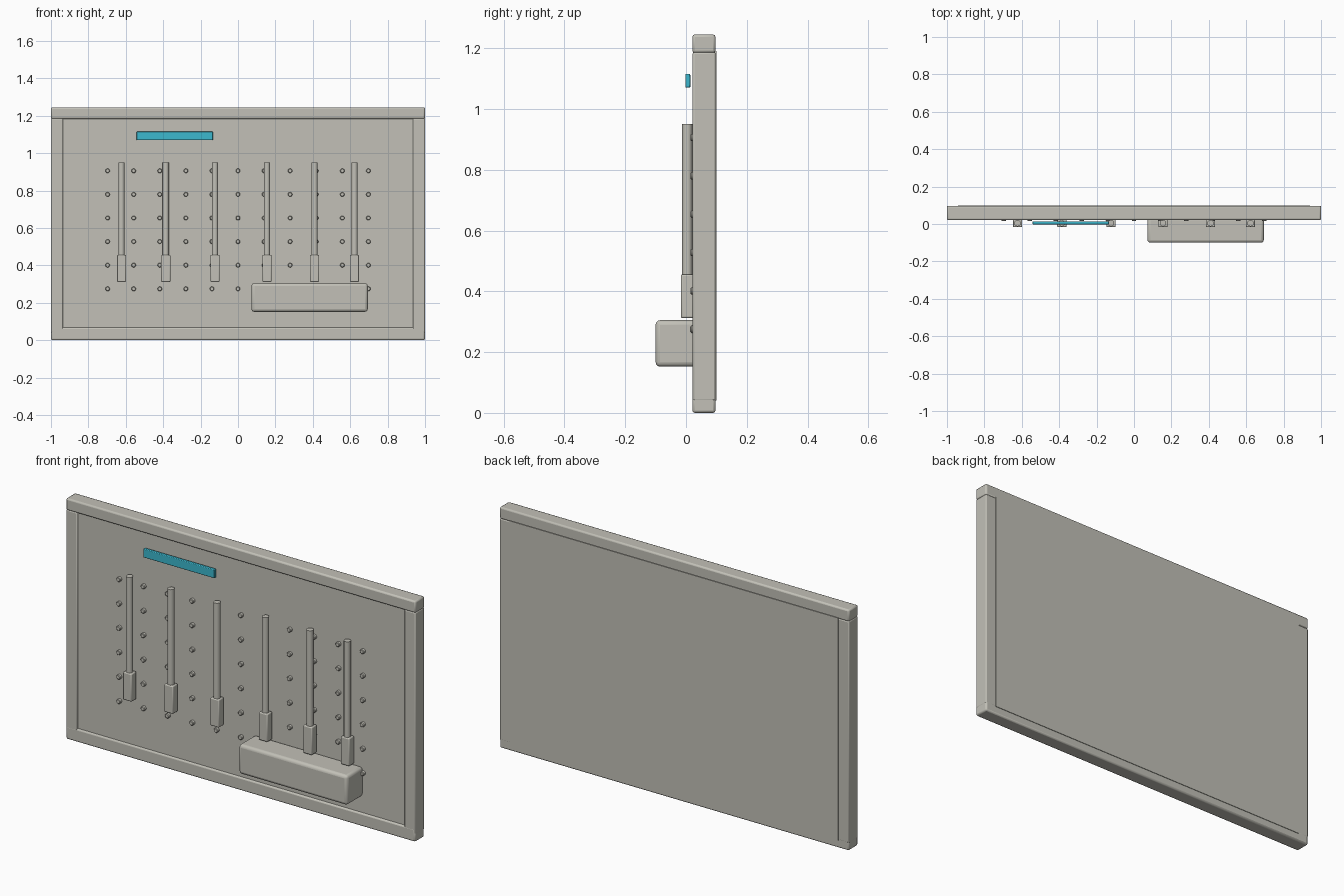
import bpy, math

if "Cube" in bpy.data.objects:
    bpy.data.objects.remove(bpy.data.objects["Cube"])


def material(name, rgb):
    m = bpy.data.materials.new(name)
    m.diffuse_color = (*rgb, 1)
    m.use_nodes = True
    m.node_tree.nodes["Principled BSDF"].inputs["Base Color"].default_value = m.diffuse_color
    return m


GREY = material("warm_grey", (0.54, 0.53, 0.475))
CYAN = material("cyan", (0.045, 0.48, 0.62))


def finish(ob, name, mat, bevel, segments):
    ob.name = name
    ob.data.materials.append(mat)
    if bevel:
        mod = ob.modifiers.new("soft_edges", 'BEVEL')
        mod.width, mod.segments = bevel, segments
        mod.limit_method = 'ANGLE'
        mod.angle_limit = math.radians(50)
    bpy.ops.object.shade_smooth_by_angle(angle=math.radians(40))
    return ob


def box(name, x, y, z, mat=GREY, bevel=0.0, segments=2):
    """Box from (min, max) pairs along each axis."""
    spans = (x, y, z)
    bpy.ops.mesh.primitive_cube_add(size=1, location=[(a + b) / 2 for a, b in spans])
    ob = bpy.context.object
    ob.scale = [b - a for a, b in spans]
    bpy.ops.object.transform_apply(location=False, rotation=False, scale=True)
    return finish(ob, name, mat, bevel, segments)


def rod(name, loc, radius, length, along_y=False, bevel=0.0):
    bpy.ops.mesh.primitive_cylinder_add(
        vertices=12, radius=radius, depth=length, location=loc,
        rotation=(math.pi / 2 if along_y else 0, 0, 0))
    return finish(bpy.context.object, name, GREY, bevel, 1)


# Back panel and surrounding frame
box("back_panel", (-0.94, 0.94), (0.03, 0.10), (0.04, 1.19))
box("top_rail", (-1, 1), (0.021, 0.097), (1.184, 1.245), bevel=0.008)
box("bottom_rail", (-0.999, 0.999), (0.021, 0.097), (0.0, 0.068), bevel=0.008)
for side, name in ((-1, "left_post"), (1, "right_post")):
    xs = sorted((side * 0.936, side * 1.0))
    box(name, xs, (0.0215, 0.0975), (0.04, 1.187), bevel=0.006)

# Grid of pegs
for col in range(11):
    for row in range(6):
        rod("peg", (-0.697 + col * 0.1394, 0.0255, 0.275 + row * 0.1262),
            0.012, 0.021, along_y=True, bevel=0.003)

# Row of hanging tools, each a shaft with a grip
for x in (-0.623, -0.386, -0.123, 0.155, 0.409, 0.623):
    rod("tool_shaft", (x, 0.004, 0.69), 0.017, 0.52)
    box("tool_grip", (x - 0.025, x + 0.025), (-0.017, 0.025), (0.312, 0.456), bevel=0.005)

# Storage bin and coloured label strip
box("storage_bin", (0.072, 0.694), (-0.10, 0.035), (0.152, 0.305), bevel=0.015, segments=3)
box("label_strip", (-0.542, -0.134), (-0.002, 0.014), (1.07, 1.115), mat=CYAN, bevel=0.003)
